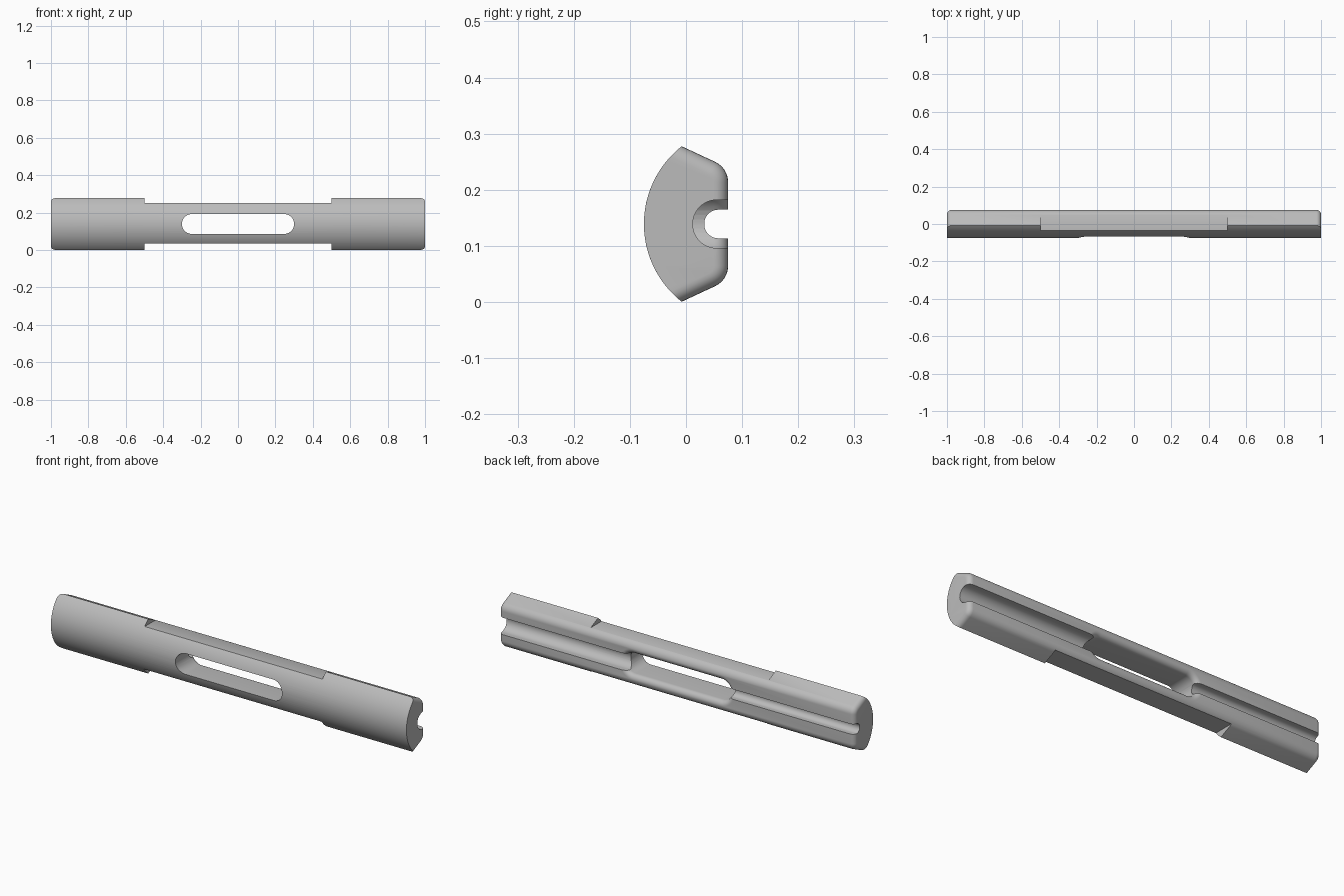
import bpy
import bmesh
from math import radians, sin, cos, acos, pi

cube = bpy.data.objects.get("Cube")
if cube:
    bpy.data.objects.remove(cube, do_unlink=True)

MID = 0.139        # height of the long axis
BACK = 0.075       # flat back plane
FRONT_R = 0.176    # radius of the curved front
SLANT = radians(65)

grey = bpy.data.materials.new("plain grey")
grey.use_nodes = True
colour = (0.5, 0.5, 0.5, 1)
grey.diffuse_color = colour
grey.node_tree.nodes["Principled BSDF"].inputs["Base Color"].default_value = colour


def loft(name, rings):
    """Skin a list of equal point rings and cap both ends."""
    bm = bmesh.new()
    loops = [[bm.verts.new(p) for p in ring] for ring in rings]
    n = len(loops[0])
    for a, b in zip(loops, loops[1:]):
        for i in range(n):
            j = (i + 1) % n
            bm.faces.new((a[i], a[j], b[j], b[i]))
    bm.faces.new(loops[0])
    bm.faces.new(loops[-1])
    bmesh.ops.recalc_face_normals(bm, faces=bm.faces)
    mesh = bpy.data.meshes.new(name)
    bm.to_mesh(mesh)
    bm.free()
    obj = bpy.data.objects.new(name, mesh)
    bpy.context.collection.objects.link(obj)
    mesh.materials.append(grey)
    return obj


def arc(cx, cy, r, start, end, steps):
    return [(cx + r * cos(start + (end - start) * i / steps),
             cy + r * sin(start + (end - start) * i / steps)) for i in range(steps + 1)]


def body_ring(x, inset):
    """Curved front, slanted sides and rounded shoulders; inset moves all but the front."""
    cy = FRONT_R - BACK
    tip = SLANT + acos((0.0796 - inset) / FRONT_R)
    front = arc(cy, 0, FRONT_R, tip, 2 * pi - tip, 32)
    upper = arc(0.035, 0.0745, 0.04 - inset, 0, SLANT, 8)
    lower = [(y, -z) for y, z in reversed(upper)]
    # the inset back plane follows from the smaller shoulder radius
    return [(x, y, z + MID) for y, z in front + lower + upper]


def groove_ring(x, r, cy):
    pts = [(0.12, r)] + arc(cy, 0, r, pi / 2, 3 * pi / 2, 24) + [(0.12, -r)]
    return [(x, y, z + MID) for y, z in pts]


def slot_ring(y, grow):
    r = 0.053 + grow
    pts = arc(0.247, 0, r, -pi / 2, pi / 2, 20) + arc(-0.247, 0, r, pi / 2, 3 * pi / 2, 20)
    return [(x, y, z + MID) for x, z in pts]


def box_ring(x, low, high):
    return [(x, -0.2, low), (x, 0.2, low), (x, 0.2, high), (x, -0.2, high)]


# Main bar with rounded rims at both ends
EDGE = 0.025
steps = [i / 6 * pi / 2 for i in range(7)]
half = [(1 - EDGE + EDGE * sin(t), EDGE * (1 - cos(t))) for t in steps]
stations = [(-x, d) for x, d in reversed(half)] + half
bar = loft("slotted_bar", [body_ring(x, d) for x, d in stations])

# Through slot, its rim rounded towards the back
RIM = 0.025
flare = [(BACK - RIM + RIM * sin(t), RIM * (1 - cos(t))) for t in steps]
slot = loft("slot_cutter", [slot_ring(y, g) for y, g in [(-0.2, 0)] + flare + [(0.12, RIM)]])

# Wide groove on one side, narrow groove on the other, flats in the middle
cutters = [
    loft("wide_groove_cutter", [groove_ring(x, 0.043, 0.055) for x in (0.1, 1.1)]),
    loft("narrow_groove_cutter", [groove_ring(x, 0.0255, 0.058) for x in (-1.1, -0.1)]),
    loft("top_flat_cutter", [box_ring(x, 0.25, 0.4) for x in (-0.5, 0.5)]),
    loft("bottom_flat_cutter", [box_ring(x, -0.1, 0.036) for x in (-0.5, 0.5)]),
    slot,
]

for cutter in cutters:
    cutter.hide_render = True
    mod = bar.modifiers.new(cutter.name, "BOOLEAN")
    mod.operation = "DIFFERENCE"
    mod.solver = "EXACT"
    mod.object = cutter

# Bake the cuts and drop the cutters
bpy.context.view_layer.update()
graph = bpy.context.evaluated_depsgraph_get()
result = bpy.data.meshes.new_from_object(bar.evaluated_get(graph))
bar.modifiers.clear()
bar.data = result
for cutter in cutters:
    bpy.data.objects.remove(cutter, do_unlink=True)

# Smooth curves, sharp creases
for obj in bpy.context.selected_objects:
    obj.select_set(False)
bar.select_set(True)
bpy.context.view_layer.objects.active = bar
bpy.ops.object.shade_smooth_by_angle(angle=radians(30))
